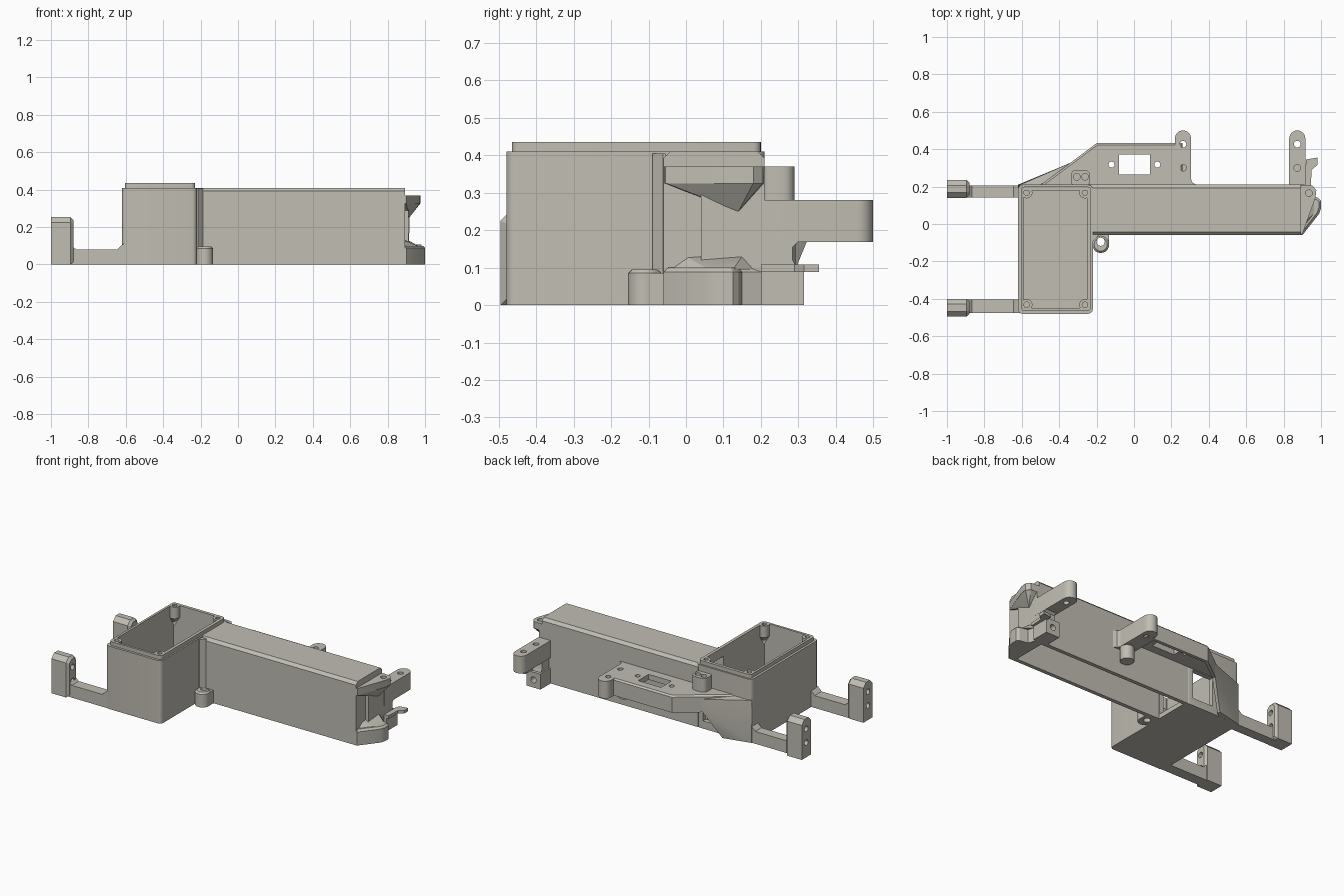
import bpy, bmesh, math
from mathutils import Vector

if "Cube" in bpy.data.objects:
    bpy.data.objects.remove(bpy.data.objects["Cube"])

mat = bpy.data.materials.new("warm grey plastic")
mat.diffuse_color = (0.53, 0.51, 0.45, 1)
mat.use_nodes = True
mat.node_tree.nodes["Principled BSDF"].inputs["Base Color"].default_value = mat.diffuse_color


def finish(name, bm):
    bmesh.ops.recalc_face_normals(bm, faces=bm.faces)
    me = bpy.data.meshes.new(name)
    bm.to_mesh(me)
    bm.free()
    me.materials.append(mat)
    ob = bpy.data.objects.new(name, me)
    bpy.context.collection.objects.link(ob)
    return ob


def prism(name, pts, lo, hi, chamfer=0, axis="z"):
    """Extrude a 2D outline; axis x uses (y,z) points, axis y uses (x,z) points."""
    place = {"z": lambda p, h: (p[0], p[1], h),
             "x": lambda p, h: (h, p[0], p[1]),
             "y": lambda p, h: (p[0], h, p[1])}[axis]
    bm = bmesh.new()
    bot = [bm.verts.new(place(p, lo)) for p in pts]
    top = [bm.verts.new(place(p, hi)) for p in pts]
    n = len(pts)
    bm.faces.new(bot[::-1])
    cap = bm.faces.new(top)
    for i in range(n):
        j = (i + 1) % n
        bm.faces.new((bot[i], bot[j], top[j], top[i]))
    bmesh.ops.recalc_face_normals(bm, faces=bm.faces)
    if chamfer:
        bmesh.ops.bevel(bm, geom=list(cap.edges), offset=chamfer,
                        segments=1, affect='EDGES')
    return finish(name, bm)


def rect(x0, x1, y0, y1, r=0, seg=4):
    if not r:
        return [(x0, y0), (x1, y0), (x1, y1), (x0, y1)]
    out = []
    for k, (cx, cy) in enumerate([(x1 - r, y1 - r), (x0 + r, y1 - r),
                                  (x0 + r, y0 + r), (x1 - r, y0 + r)]):
        for i in range(seg + 1):
            a = math.pi / 2 * (k + i / seg)
            out.append((cx + r * math.cos(a), cy + r * math.sin(a)))
    return out


def circle(x, y, r, n=20):
    return [(x + r * math.cos(2 * math.pi * i / n),
             y + r * math.sin(2 * math.pi * i / n)) for i in range(n)]


def hull(name, pts):
    bm = bmesh.new()
    for p in pts:
        bm.verts.new(p)
    bmesh.ops.convex_hull(bm, input=bm.verts)
    return finish(name, bm)


def cut(ob, *cutters):
    """Subtract each cutter from the part, then discard it."""
    for c in cutters:
        m = ob.modifiers.new("cut", 'BOOLEAN')
        m.operation, m.solver, m.object = 'DIFFERENCE', 'EXACT', c
        dg = bpy.context.evaluated_depsgraph_get()
        me = bpy.data.meshes.new_from_object(ob.evaluated_get(dg))
        ob.modifiers.clear()
        ob.data = me
        bpy.data.objects.remove(c)


def hole(x, y, r, lo, hi):
    return prism("cutter", circle(x, y, r, 16), lo, hi)


# Open-topped box with raised lip and wall openings
box = prism("box", rect(-0.62, -0.22, -0.48, 0.21, 0.025), 0, 0.41)
cut(box, prism("cutter", rect(-0.59, -0.25, -0.45, 0.18), 0.025, 0.6),
    prism("cutter", rect(-0.27, -0.18, -0.03, 0.18), 0.03, 0.375),
    prism("cutter", rect(-0.42, -0.27, 0.15, 0.25), 0.05, 0.24))
lip = prism("box_lip", rect(-0.605, -0.23, -0.465, 0.2, 0.02), 0.405, 0.435)
cut(lip, prism("cutter", rect(-0.59, -0.25, -0.45, 0.18), 0.3, 0.6))

# Corner screw bosses with tapered undersides
for x in (-0.574, -0.262):
    for y in (-0.432, 0.168):
        boss = prism("lid_boss", circle(x, y, 0.031), 0.36, 0.435)
        cut(boss, hole(x, y, 0.015, 0.38, 0.5))
        sx, sy = (-1 if x < -0.4 else 1), (-1 if y < 0 else 1)
        hull("boss_taper", [(*p, 0.36) for p in circle(x, y, 0.031)]
             + [(x + 0.015 * sx, y + 0.015 * sy, 0.29)])

# Long channel, open at the bottom, with chamfered top
tunnel_profile = [(-0.06, 0), (0.21, 0), (0.21, 0.392), (0.192, 0.41),
                  (-0.042, 0.41), (-0.06, 0.392)]
tunnel = prism("long_channel", tunnel_profile, -0.235, 0.893, axis="x")
cut(tunnel, prism("cutter", rect(-0.4, 0.86, -0.035, 0.185), -0.1, 0.38))
prism("corner_fillet", [(-0.225, -0.09), (-0.215, -0.09), (-0.188, -0.062),
                        (-0.188, -0.055), (-0.225, -0.055)], 0, 0.405)

# Small screw lug in the inner corner
lug = prism("corner_lug", circle(-0.178, -0.11, 0.045) , 0, 0.095, 0.01)
cut(lug, hole(-0.178, -0.095, 0.022, -0.1, 0.2))
web = prism("lug_web", rect(-0.225, -0.135, -0.1, -0.05), 0, 0.085)
cut(web, hole(-0.178, -0.095, 0.022, -0.1, 0.2))

# Side arms with drilled uprights
for y0, y1, b0, b1 in ((0.14, 0.235, 0.142, 0.207), (-0.495, -0.4, -0.477, -0.405)):
    prism("side_arm", [(-0.9, 0), (-0.6, 0), (-0.6, 0.115), (-0.62, 0.105),
                       (-0.645, 0.08), (-0.865, 0.08), (-0.9, 0.11)],
          b0, b1, axis="y")
    up = prism("arm_upright", [(y0, 0), (y1, 0), (y1, 0.225), (y1 - 0.028, 0.253),
                               (y0 + 0.028, 0.253), (y0, 0.225)],
               -1.0, -0.88, 0.015, "x")
    yc = (y0 + y1) / 2
    cut(up, *[prism("cutter", circle(yc, z, 0.018, 16), -1.1, -0.8, axis="x")
              for z in (0.095, 0.185)])

# Rear shelf: thin top, rim below, window and screw holes
shelf = prism("rear_shelf", [(-0.51, 0.2), (-0.2, 0.432), (0.26, 0.432), (0.26, 0.2)],
              0.17, 0.28, 0.01)
cut(shelf,
    prism("cutter", [(-0.43, 0.15), (-0.43, 0.235), (-0.193, 0.412),
                     (0.2, 0.412), (0.2, 0.15)], 0.1, 0.245),
    prism("cutter", rect(-0.08, 0.085, 0.265, 0.372), 0.1, 0.4),
    hole(-0.12, 0.318, 0.016, 0.1, 0.4), hole(0.125, 0.318, 0.016, 0.1, 0.4))
# Sloped wall dropping from the shelf to the floor beside the box
hull("shelf_gusset", [(x, y, z) for x, y, z in (
    (-0.62, 0.19, 0), (-0.62, 0.21, 0), (-0.51, 0.205, 0.275), (-0.62, 0.205, 0.275),
    (-0.50, 0.21, 0), (-0.44, 0.253, 0), (-0.44, 0.23, 0), (-0.5, 0.19, 0),
    (-0.34, 0.327, 0.18), (-0.34, 0.30, 0.18), (-0.34, 0.327, 0.255),
    (-0.34, 0.30, 0.255))])

# Twin-hole boss standing on the shelf
twin = prism("twin_boss", rect(-0.338, -0.235, 0.2, 0.29, 0.03), 0.25, 0.37)
cut(twin, hole(-0.306, 0.252, 0.018, 0.29, 0.5), hole(-0.262, 0.252, 0.018, 0.29, 0.5))

# Rear mounting ears with rounded tips
for x in (0.262, 0.873):
    r = 0.043
    tip = [(x + r * math.cos(math.pi * i / 12), 0.457 + r * math.sin(math.pi * i / 12))
           for i in range(13)]
    ear = prism("rear_ear", tip + [(x - r, 0.2), (x + r, 0.2)], 0.168, 0.28)
    cut(ear, hole(x, 0.427, 0.018, 0, 0.5), hole(x, 0.3, 0.018, 0.2, 0.5))
prism("ear_fillet", [(0.295, 0.2), (0.335, 0.2), (0.335, 0.21), (0.313, 0.22),
                     (0.305, 0.24), (0.295, 0.24)], 0.168, 0.28)
prism("shelf_post", circle(0.262, 0.25, 0.042), 0.08, 0.2)

# Support block below the end ear, with a thin hook
block = prism("ear_block", rect(0.83, 0.93, 0.2, 0.315), 0, 0.1)
cut(block, prism("cutter", circle(0.88, 0.05, 0.02, 16), 0.25, 0.4, axis="y"))
prism("ear_pillar", [(0.2, 0.09), (0.3, 0.09), (0.285, 0.12), (0.285, 0.155),
                     (0.31, 0.18), (0.2, 0.18)], 0.84, 0.915, axis="x")
prism("end_hook", [(0.9, 0.2), (0.945, 0.2), (0.95, 0.29), (0.98, 0.315), (0.98, 0.355),
                   (0.92, 0.345), (0.92, 0.32), (0.9, 0.3)], 0.088, 0.108)

# Channel end: rear wall rib, lower foot and upper lug
prism("end_wall", rect(0.885, 0.912, 0.04, 0.21), 0, 0.35)
foot = [(0.885, -0.06), (0.9, -0.06), (0.99, 0.055), (1.0, 0.085), (1.0, 0.125),
        (0.985, 0.14), (0.93, 0.15), (0.91, 0.21), (0.885, 0.21)]
prism("end_foot", foot, 0, 0.1, 0.012)
hull("foot_slope", [(0.885, -0.05, 0.095), (0.97, 0.06, 0.095), (0.97, 0.125, 0.095),
                    (0.885, 0.205, 0.095), (0.885, 0.0, 0.13), (0.91, 0.15, 0.13),
                    (0.885, 0.15, 0.13)])
lug_pts = [(0.885, -0.06), (0.9, -0.055), (0.97, 0.14), (0.975, 0.18),
           (0.955, 0.205), (0.885, 0.21)]
upper = prism("end_lug", lug_pts, 0.325, 0.37)
cut(upper, hole(0.935, 0.165, 0.018, 0.34, 0.5))
hull("lug_taper", [(x, y, 0.326) for x, y in lug_pts]
     + [(0.885, 0.14, 0.25), (0.915, 0.14, 0.25)])

# Smooth only the gently curved surfaces
for ob in bpy.context.collection.objects:
    ob.select_set(True)
    bpy.context.view_layer.objects.active = ob
bpy.ops.object.shade_smooth_by_angle(angle=math.radians(28))
